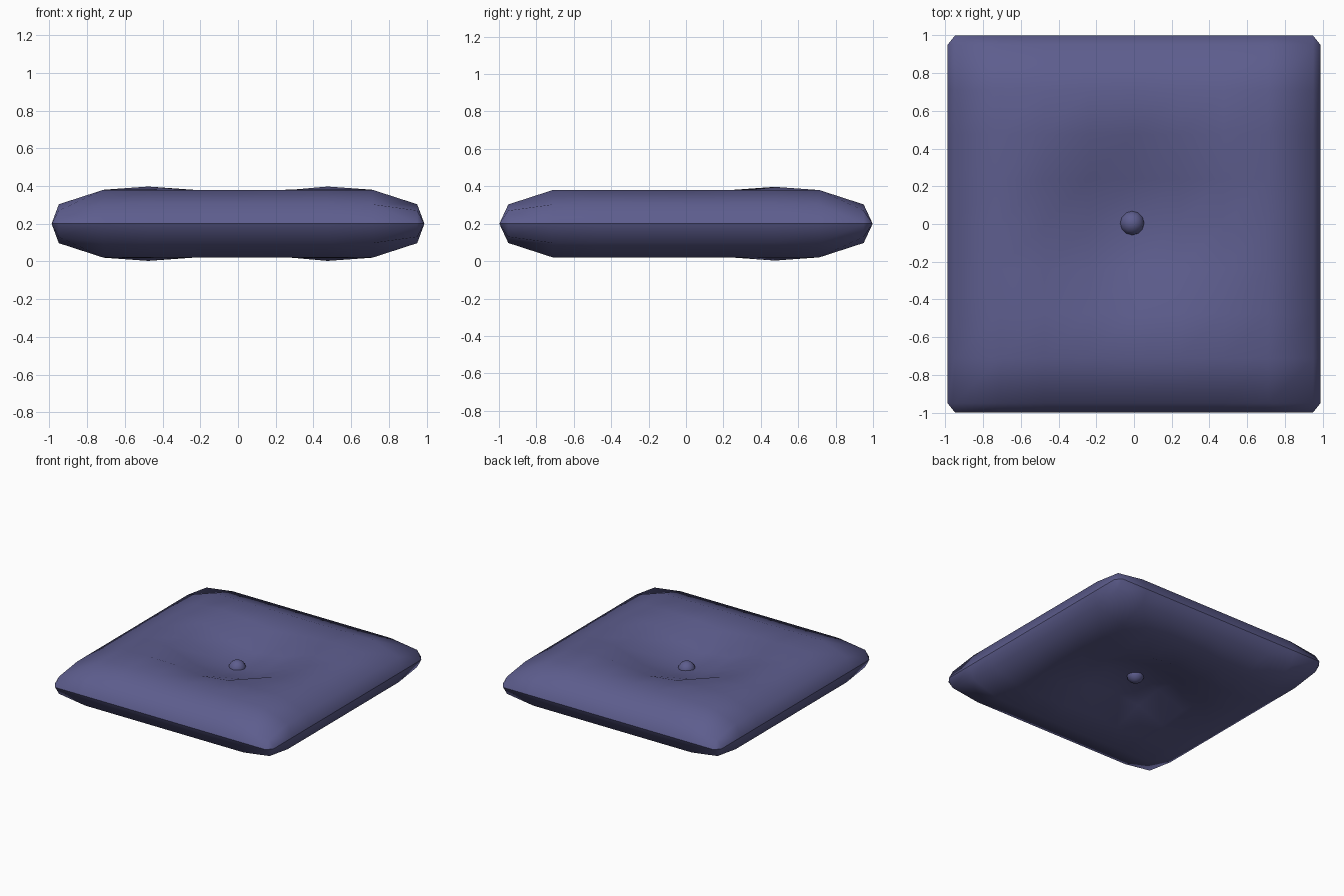
import bpy, bmesh, math

if "Cube" in bpy.data.objects:
    bpy.data.objects.remove(bpy.data.objects["Cube"])

MID = 0.2                                   # height of the seam
TICKS = [i * 0.2375 for i in range(-4, 5)]  # puffed panel grid
RIM_X, RIM_Y = 0.988, 0.998

mat = bpy.data.materials.new("fabric")
mat.diffuse_color = (0.11, 0.11, 0.27, 1)
mat.use_nodes = True
mat.node_tree.nodes["Principled BSDF"].inputs["Base Color"].default_value = mat.diffuse_color

# half thickness against distance from the central tuft
DIP = [(0, 0.028), (0.24, 0.062), (0.336, 0.093), (0.475, 0.15), (0.531, 0.176), (0.7, 0.182)]


def half_height(x, y):
    on_edge = (abs(x) > 0.9) + (abs(y) > 0.9)
    if on_edge == 2:
        return 0.07
    if on_edge:
        return 0.103
    if 0.4 < y < 0.5 and 0.4 < abs(x) < 0.5:
        return 0.197                        # slightly fuller rear corners
    r = math.hypot(x, y)
    for (r0, h0), (r1, h1) in zip(DIP, DIP[1:]):
        if r <= r1:
            return h0 + (h1 - h0) * (r - r0) / (r1 - r0)
    return 0.18


def finish(name, bm):
    bmesh.ops.recalc_face_normals(bm, faces=bm.faces)
    me = bpy.data.meshes.new(name)
    bm.to_mesh(me)
    bm.free()
    ob = bpy.data.objects.new(name, me)
    bpy.context.collection.objects.link(ob)
    me.materials.append(mat)
    for p in me.polygons:
        p.use_smooth = True
    return ob


# cushion: two tufted panels joined at a sharp seam
bm = bmesh.new()
n = len(TICKS)
last = n - 1
ring = ([(i, 0) for i in range(n)] + [(last, j) for j in range(n)] +
        [(i, last) for i in reversed(range(n))] + [(0, j) for j in reversed(range(n))])


def seam_point(k):
    i, j = ring[k]
    x, y = TICKS[i], TICKS[j]
    side = k // n
    if side % 2 == 0:
        return (x, -RIM_Y if side == 0 else RIM_Y, MID)
    return (RIM_X if side == 1 else -RIM_X, y, MID)


seam = [bm.verts.new(seam_point(k)) for k in range(len(ring))]
for sign in (1, -1):
    g = [[bm.verts.new((x, y, MID + sign * half_height(x, y))) for y in TICKS] for x in TICKS]
    for i in range(last):
        for j in range(last):
            bm.faces.new((g[i][j], g[i + 1][j], g[i + 1][j + 1], g[i][j + 1]))
    for k in range(len(ring)):
        m = (k + 1) % len(ring)
        a, b = g[ring[k][0]][ring[k][1]], g[ring[m][0]][ring[m][1]]
        bm.faces.new((a, seam[k], seam[m]) if a is b else (a, seam[k], seam[m], b))
for k in range(len(seam)):
    bm.edges.get((seam[k - 1], seam[k])).smooth = False
finish("cushion", bm)

# tuft buttons above and below
for name, z in (("top_button", 0.225), ("bottom_button", 0.175)):
    bm = bmesh.new()
    bmesh.ops.create_uvsphere(bm, u_segments=12, v_segments=8, radius=0.066)
    bmesh.ops.translate(bm, verts=bm.verts, vec=(-0.01, 0.005, z))
    finish(name, bm)
